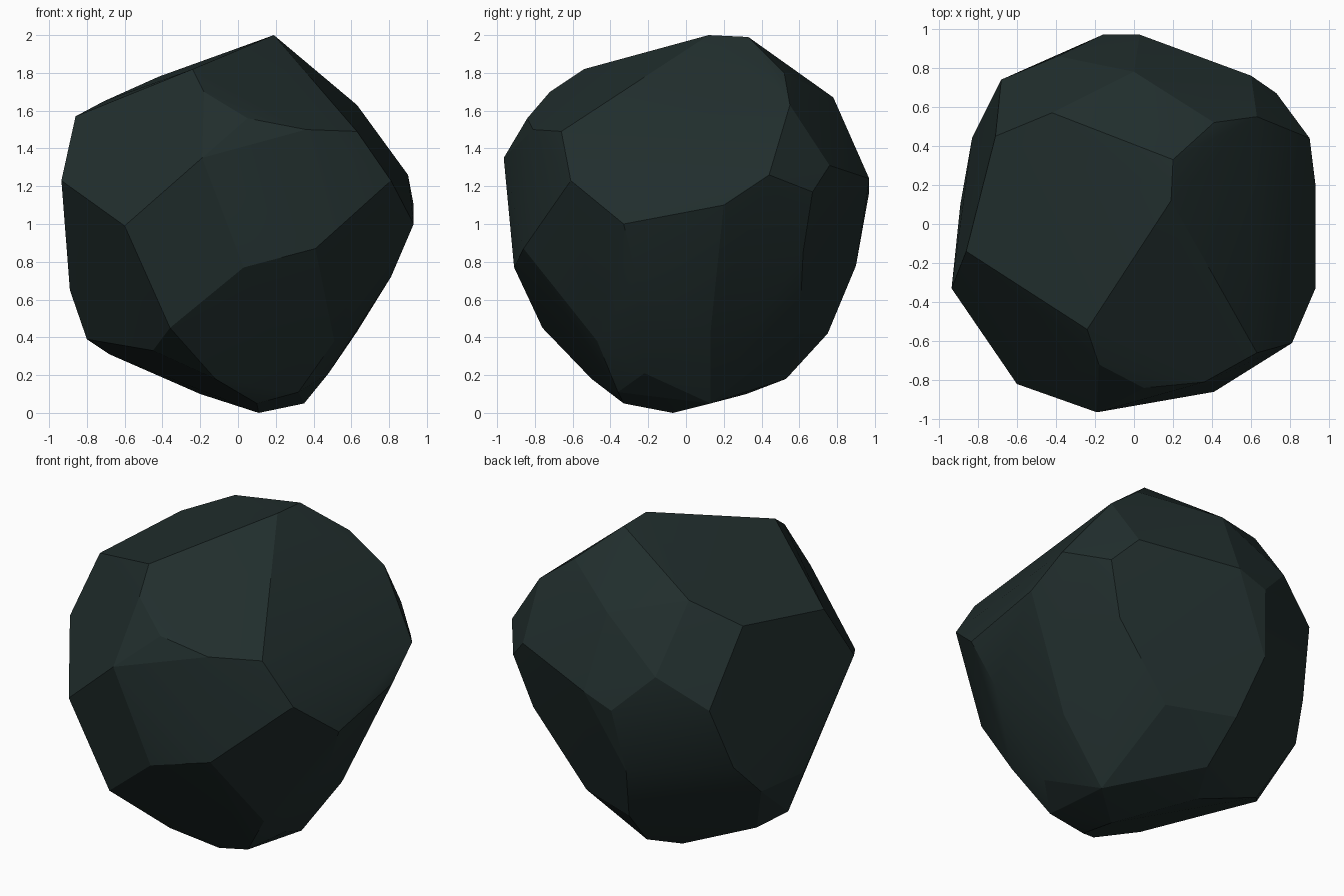
import bpy, bmesh, math

# Corner points of the boulder (x, y, z)
corners = [
    # crown
    (.19, .12, 2.0), (.2, .33, 1.99), (-.24, -.54, 1.82),
    (-.86, -.14, 1.57), (-.71, .45, 1.65), (-.42, .57, 1.78), (.41, .52, 1.8),
    (.63, .55, 1.63), (0, .78, 1.67),
    # front
    (-.935, -.33, 1.23), (-.6, -.82, .99), (-.19, -.965, 1.35), (-.18, -.72, 1.7),
    (.05, -.84, 1.56), (.36, -.81, 1.5), (.63, -.66, 1.49), (.81, -.61, 1.23),
    (.41, -.86, .87), (.03, -.91, .77), (-.36, -.76, .45), (-.45, -.48, .33),
    # right
    (.93, -.33, 1.0), (.81, -.26, .72), (.48, -.22, .21), (.63, .13, .43),
    (.93, .2, 1.1), (.9, .44, 1.26), (.73, .67, 1.17), (.51, -.47, .38),
    # back and left
    (.6, .76, 1.31), (.03, .97, 1.24), (-.16, .97, 1.17), (-.68, .74, 1.22),
    (-.39, .86, 1.4), (-.215, .9, .78), (.625, .62, .85), (.27, .6, .42),
    (-.13, .75, .42), (-.75, .6, .83), (-.83, .44, .64), (-.8, .13, .39),
    (-.89, .1, .65),
    # underside
    (.11, -.07, 0), (.1, -.33, .05), (.35, .13, .05), (-.1, .53, .18),
    (-.68, .27, .31), (-.2, .32, .1), (.32, -.36, .11), (-.12, -.5, .18),
]

# Wrap the corners in a convex hull
bm = bmesh.new()
for c in corners:
    bm.verts.new(c)
bmesh.ops.convex_hull(bm, input=bm.verts[:])
bmesh.ops.delete(bm, geom=[v for v in bm.verts if not v.link_faces], context='VERTS')

# Merge nearly flat neighbours into broad facets
bmesh.ops.dissolve_limit(bm, angle_limit=math.radians(3), verts=bm.verts[:], edges=bm.edges[:])
bmesh.ops.recalc_face_normals(bm, faces=bm.faces[:])

mesh = bpy.data.meshes.new("boulder")
bm.to_mesh(mesh)
bm.free()
boulder = bpy.data.objects.new("boulder", mesh)
bpy.context.collection.objects.link(boulder)

# Dark slate stone
stone = bpy.data.materials.new("dark slate")
stone.diffuse_color = (.015, .027, .026, 1)
mesh.materials.append(stone)

# Soft facets with crisp ridges
bpy.context.view_layer.objects.active = boulder
boulder.select_set(True)
bpy.ops.object.shade_smooth_by_angle(angle=math.radians(15))
